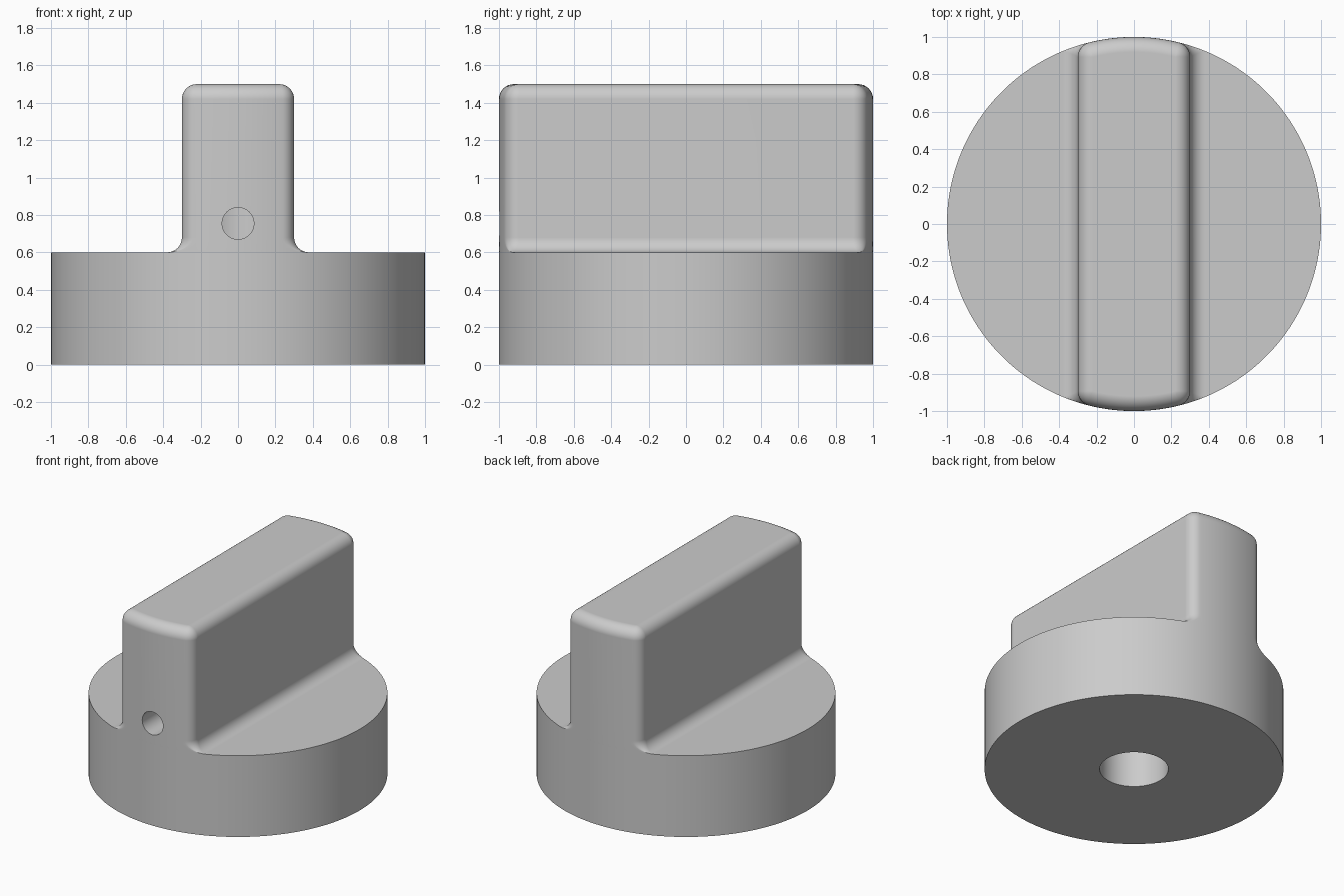
import bpy
import bmesh
from math import sin, cos, pi, acos, atan2, sqrt, radians
from mathutils import Matrix

cube = bpy.data.objects.get("Cube")
if cube:
    bpy.data.objects.remove(cube, do_unlink=True)

RADIUS, BASE_H, TOP = 1.0, 0.6, 1.5
HALF_W, ROUND = 0.3, 0.08
STEPS, END_SEGS, SIDE_SEGS = 8, 24, 64

grey = bpy.data.materials.new("plain grey")
grey.use_nodes = True
colour = (0.6, 0.6, 0.6, 1)
grey.diffuse_color = colour
grey.node_tree.nodes["Principled BSDF"].inputs["Base Color"].default_value = colour


def outline(w, rad, r):
    """Slab of half width w trimmed by a circle, with corners of radius r."""
    cx = w - r
    cy = sqrt((rad - r) ** 2 - cx ** 2)
    phi = atan2(cy, cx)
    corner = [(cx + r * cos(phi * i / STEPS), cy + r * sin(phi * i / STEPS))
              for i in range(STEPS + 1)]
    end = []
    for i in range(1, END_SEGS):
        a = phi + (pi - 2 * phi) * i / END_SEGS
        end.append((rad * cos(a), rad * sin(a)))
    half = corner + end + [(-x, y) for x, y in reversed(corner)]
    return half + [(-x, -y) for x, y in half]


def bridge(bm, low, high):
    n = len(low)
    for i in range(n):
        j = (i + 1) % n
        bm.faces.new((low[i], low[j], high[j], high[i]))


def new_object(name, bm):
    mesh = bpy.data.meshes.new(name)
    bm.to_mesh(mesh)
    bm.free()
    mesh.materials.append(grey)
    obj = bpy.data.objects.new(name, mesh)
    bpy.context.collection.objects.link(obj)
    return obj


def cylinder_cutter(name, radius, depth, matrix):
    bm = bmesh.new()
    bmesh.ops.create_cone(bm, cap_ends=True, segments=64, radius1=radius,
                          radius2=radius, depth=depth, matrix=matrix)
    obj = new_object(name, bm)
    obj.hide_render = True
    return obj


# Grip levels: foot fillet, then rounded top edge
levels = []
for i in range(STEPS + 1):
    a = pi / 2 * i / STEPS
    levels.append((HALF_W + ROUND * (1 - sin(a)), RADIUS, ROUND * sin(a),
                   BASE_H + ROUND * (1 - cos(a))))
for i in range(STEPS + 1):
    a = pi / 2 * i / STEPS
    d = ROUND * (1 - cos(a))
    levels.append((HALF_W - d, RADIUS - d, ROUND - d, TOP - ROUND + ROUND * sin(a)))

bm = bmesh.new()
rings = [[bm.verts.new((x, y, z)) for x, y in outline(w, rad, r)]
         for w, rad, r, z in levels]
for low, high in zip(rings, rings[1:]):
    bridge(bm, low, high)
bm.faces.new(rings[-1])

# Round base: rim shares the ends of the grip, with a flat shoulder each side
half = len(rings[0]) // 2
back, front = rings[0][:half], rings[0][half:]
phi = acos(HALF_W + ROUND)


def side_arc(start):
    angles = [start + 2 * phi * i / SIDE_SEGS for i in range(1, SIDE_SEGS)]
    return [bm.verts.new((RADIUS * cos(a), RADIUS * sin(a), BASE_H)) for a in angles]


left, right = side_arc(pi - phi), side_arc(-phi)
bm.faces.new([back[-1]] + left + [front[0]])
bm.faces.new([front[-1]] + right + [back[0]])
rim = back + left + front + right
floor = [bm.verts.new((v.co.x, v.co.y, 0)) for v in rim]
bridge(bm, floor, rim)
bm.faces.new(list(reversed(floor)))
bmesh.ops.remove_doubles(bm, verts=bm.verts, dist=1e-5)
bmesh.ops.recalc_face_normals(bm, faces=bm.faces)
knob = new_object("knob_body", bm)

# Shaft bore from below and screw hole in the front
cutters = [
    cylinder_cutter("shaft_bore", 0.23, 1.2, Matrix.Translation((0, 0, 0.4))),
    cylinder_cutter("screw_hole", 0.085, 1.1,
                    Matrix.Translation((0, -0.6, 0.755)) @ Matrix.Rotation(radians(90), 4, 'X')),
]
bpy.ops.object.select_all(action='DESELECT')
bpy.context.view_layer.objects.active = knob
knob.select_set(True)
for cutter in cutters:
    mod = knob.modifiers.new(cutter.name, 'BOOLEAN')
    mod.operation = 'DIFFERENCE'
    mod.solver = 'EXACT'
    mod.object = cutter
    bpy.ops.object.modifier_apply(modifier=mod.name)
    bpy.data.objects.remove(cutter, do_unlink=True)

# Smooth rounds, flat faces kept crisp
bpy.ops.object.shade_smooth_by_angle(angle=radians(30))
weighted = knob.modifiers.new("weighted_normals", 'WEIGHTED_NORMAL')
weighted.keep_sharp = True
